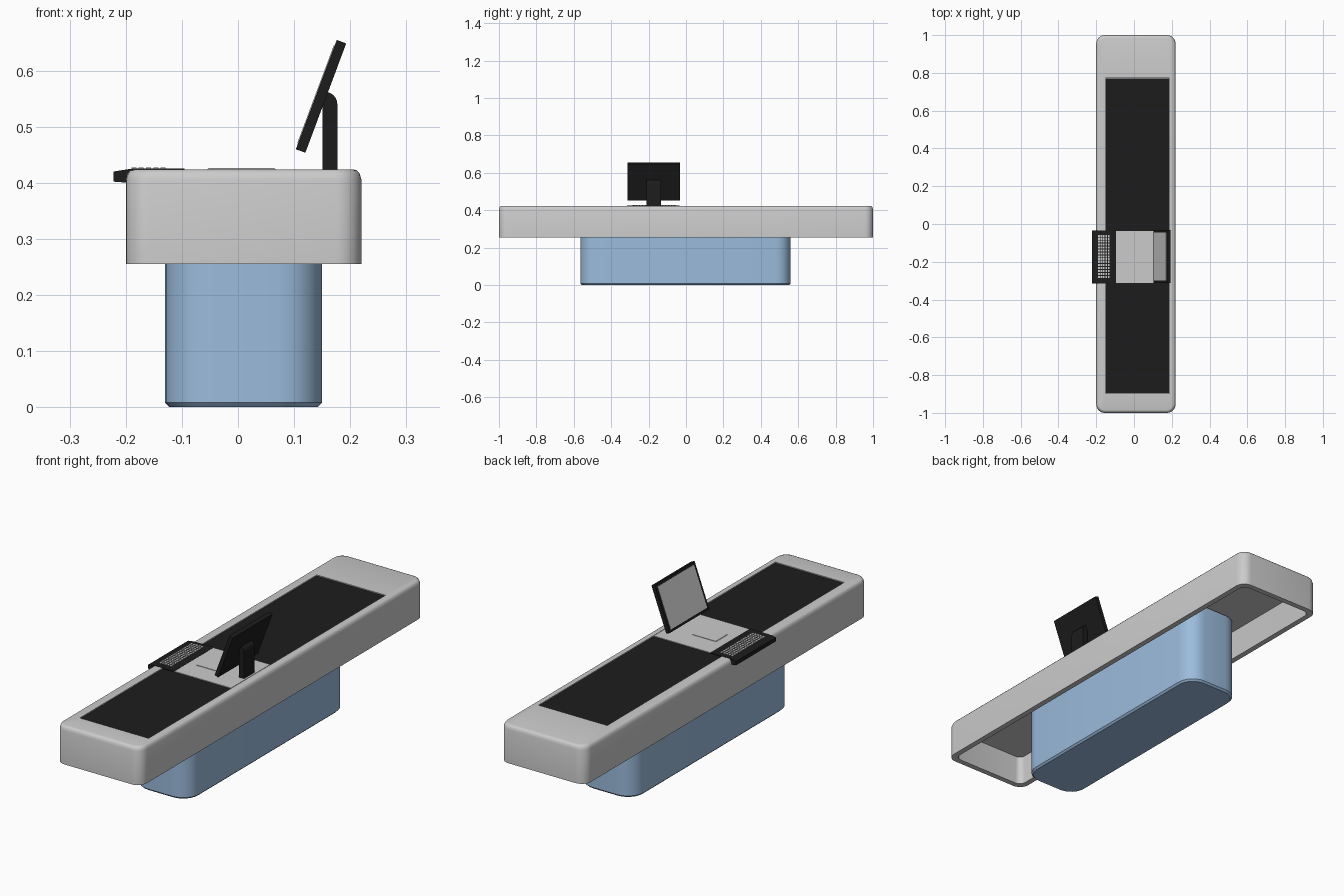
import bpy, bmesh, math
from mathutils import Matrix

if "Cube" in bpy.data.objects:
    bpy.data.objects.remove(bpy.data.objects["Cube"])


def material(name, rgb):
    m = bpy.data.materials.new(name)
    m.diffuse_color = (*rgb, 1)
    m.use_nodes = True
    m.node_tree.nodes["Principled BSDF"].inputs["Base Color"].default_value = m.diffuse_color
    return m


BLACK = material("black", (0.012, 0.012, 0.012))
BLUE = material("blue", (0.33, 0.5, 0.72))


def finish(bm, name, mat=None, smooth=True):
    bmesh.ops.recalc_face_normals(bm, faces=bm.faces)
    me = bpy.data.meshes.new(name)
    bm.to_mesh(me)
    bm.free()
    ob = bpy.data.objects.new(name, me)
    bpy.context.collection.objects.link(ob)
    if mat:
        me.materials.append(mat)
    if smooth:
        bpy.ops.object.select_all(action='DESELECT')
        ob.select_set(True)
        bpy.context.view_layer.objects.active = ob
        bpy.ops.object.shade_smooth_by_angle(angle=math.radians(40))
    return ob


def ring(x0, x1, y0, y1, r, z, n=6):
    pts = []
    corners = [(x1 - r, y1 - r), (x0 + r, y1 - r), (x0 + r, y0 + r), (x1 - r, y0 + r)]
    for q, (cx, cy) in enumerate(corners):
        for i in range(n + 1):
            a = math.pi / 2 * (q + i / n)
            pts.append((cx + r * math.cos(a), cy + r * math.sin(a), z))
    return pts


def loft(name, rings, mat=None):
    bm = bmesh.new()
    loops = [[bm.verts.new(p) for p in rg] for rg in rings]
    for a, b in zip(loops, loops[1:]):
        for i in range(len(a)):
            j = (i + 1) % len(a)
            bm.faces.new((a[i], a[j], b[j], b[i]))
    bm.faces.new(loops[0])
    bm.faces.new(loops[-1])
    return finish(bm, name, mat)


def add_box(bm, x0, x1, y0, y1, z0, z1):
    m = Matrix.Translation(((x0 + x1) / 2, (y0 + y1) / 2, (z0 + z1) / 2))
    bmesh.ops.create_cube(bm, size=1, matrix=m @ Matrix.Diagonal((x1 - x0, y1 - y0, z1 - z0, 1)))


def box(name, *b, mat=None):
    bm = bmesh.new()
    add_box(bm, *b)
    return finish(bm, name, mat, False)


def extrude_y(name, profile, y0, y1, mat=None):
    bm = bmesh.new()
    f = bm.faces.new([bm.verts.new((x, y0, z)) for x, z in profile])
    ext = bmesh.ops.extrude_face_region(bm, geom=[f])
    vs = [v for v in ext["geom"] if isinstance(v, bmesh.types.BMVert)]
    bmesh.ops.translate(bm, verts=vs, vec=(0, y1 - y0, 0))
    return finish(bm, name, mat)


# Counter shell, hollow below, with a shallow belt recess on top
def outer(i, z, r=0.045):
    return ring(-0.2 + i, 0.22 - i, -1 + i, 1 - i, r, z)


loft("counter_shell", [
    ring(-0.17, 0.19, -0.97, 0.97, 0.025, 0.385),
    ring(-0.175, 0.195, -0.975, 0.975, 0.03, 0.255),
    outer(0, 0.255), outer(0, 0.405), outer(0.003, 0.416),
    outer(0.008, 0.422, 0.04), outer(0.016, 0.424, 0.035),
    ring(-0.152, 0.187, -0.897, 0.772, 0.001, 0.424),
    ring(-0.152, 0.187, -0.897, 0.772, 0.001, 0.414)])

# Blue pedestal
loft("pedestal", [
    ring(-0.122, 0.142, -0.557, 0.552, 0.072, 0),
    ring(-0.13, 0.15, -0.565, 0.56, 0.08, 0.008),
    ring(-0.13, 0.15, -0.565, 0.56, 0.08, 0.38)], BLUE)

# Conveyor belts either side of the scanner
box("front_belt", -0.15, 0.185, -0.895, -0.313, 0.412, 0.421, mat=BLACK)
box("rear_belt", -0.15, 0.185, -0.037, 0.77, 0.412, 0.421, mat=BLACK)

# Scanner plate with raised window frame
box("scanner_plate", -0.15, 0.185, -0.313, -0.037, 0.412, 0.424)
extrude_y("scanner_window", [(-0.055, 0.423), (0.068, 0.423), (0.065, 0.426), (-0.052, 0.426)],
          -0.215, -0.135)

# Keyboard with key grid
extrude_y("keyboard", [(-0.222, 0.402), (-0.195, 0.400), (-0.19, 0.416), (-0.095, 0.422),
                       (-0.095, 0.425), (-0.19, 0.425), (-0.222, 0.420)], -0.315, -0.035, BLACK)
bm = bmesh.new()
for i in range(5):
    for j in range(15):
        x, y = -0.19 + i * 0.013, -0.285 + j * 0.0155
        add_box(bm, x, x + 0.009, y, y + 0.011, 0.424, 0.427)
finish(bm, "keyboard_keys", None, False)

# Monitor stand with rounded head
head = [(0.155 + 0.022 * math.cos(a), 0.54 + 0.022 * math.sin(a))
        for a in (math.radians(15 * k) for k in range(7))]
extrude_y("monitor_stand", [(0.151, 0.42), (0.177, 0.42)] + head + [(0.145, 0.555), (0.151, 0.535)],
          -0.21, -0.135, BLACK)

# Tilted monitor and its grey screen
tilt = Matrix.Translation((0.148, -0.172, 0.554)) @ Matrix.Rotation(math.radians(20.5), 4, 'Y')
box("monitor_case", -0.009, 0.009, -0.14, 0.14, -0.104, 0.104, mat=BLACK).matrix_world = tilt
box("monitor_screen", -0.0105, -0.008, -0.128, 0.128, -0.093, 0.093).matrix_world = tilt
